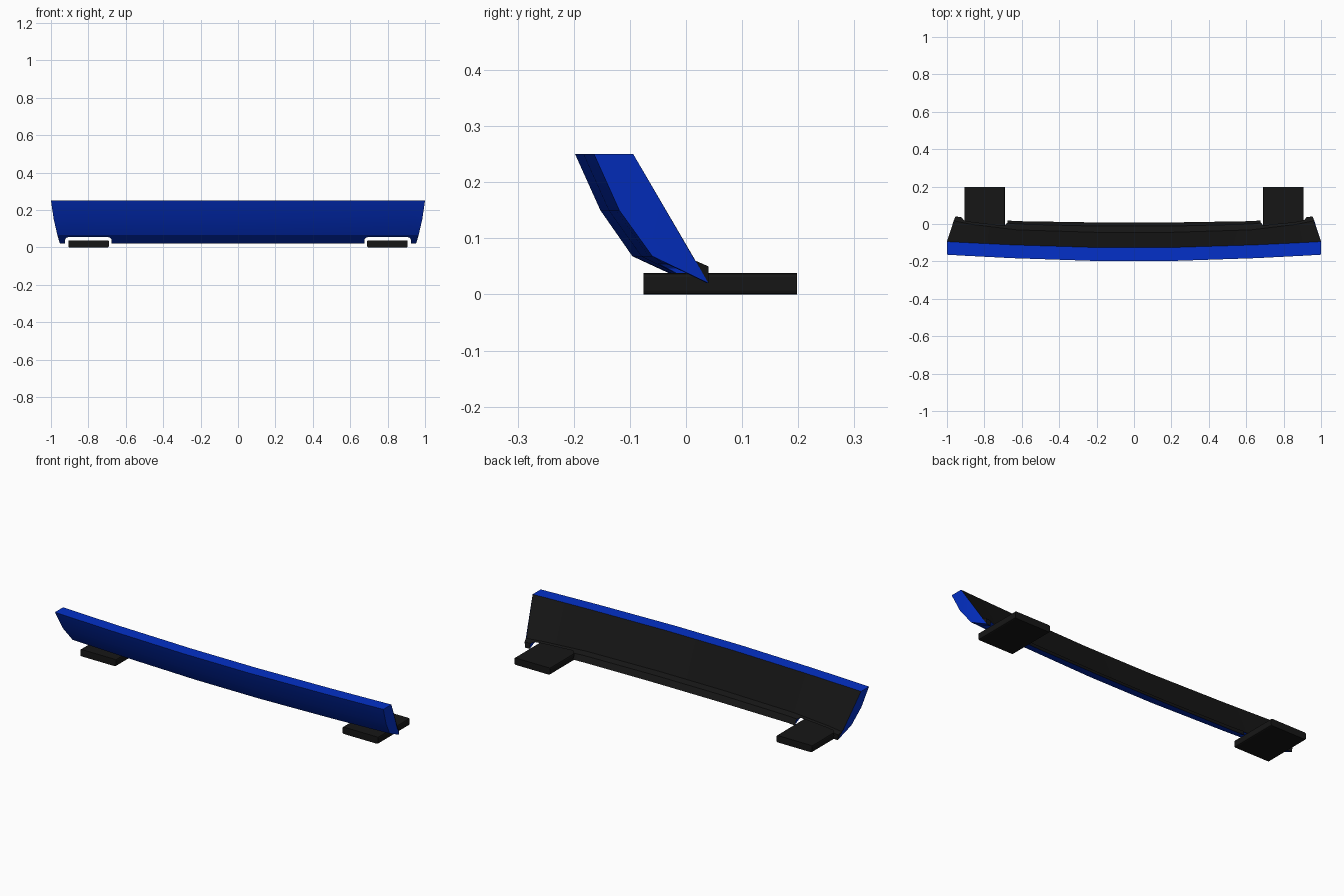
import bpy
import bmesh
import math

if "Cube" in bpy.data.objects:
    bpy.data.objects.remove(bpy.data.objects["Cube"])


def make_material(name, color):
    mat = bpy.data.materials.new(name)
    mat.use_nodes = True
    mat.diffuse_color = color
    mat.node_tree.nodes["Principled BSDF"].inputs["Base Color"].default_value = color
    return mat


blue = make_material("blue paint", (0.001, 0.03, 0.58, 1))
dark = make_material("dark plastic", (0.008, 0.008, 0.008, 1))


def add_object(name, bm, materials):
    bmesh.ops.recalc_face_normals(bm, faces=bm.faces)
    mesh = bpy.data.meshes.new(name)
    bm.to_mesh(mesh)
    bm.free()
    for mat in materials:
        mesh.materials.append(mat)
    obj = bpy.data.objects.new(name, mesh)
    bpy.context.collection.objects.link(obj)
    return obj


def rounded_bar(name, x, y, z, radius, segments, mat):
    """Box between the given ranges, rounded on its front-to-back edges."""
    bm = bmesh.new()
    bmesh.ops.create_cube(bm, size=1)
    for v in bm.verts:
        for axis, (low, high) in enumerate((x, y, z)):
            v.co[axis] = low if v.co[axis] < 0 else high
    edges = [e for e in bm.edges if abs(e.verts[0].co.y - e.verts[1].co.y) > 0.01]
    bmesh.ops.bevel(bm, geom=edges, offset=radius, segments=segments,
                    profile=0.5, affect='EDGES')
    return add_object(name, bm, [mat])


# Bumper section, front top round to back top:
# (y, z, width scale, sweep at the ends, sweep power)
profile = [(-0.2, 0.25, 1, 0.036, 1.7), (-0.155, 0.15, 0.985, 0.036, 1.7),
           (-0.098, 0.068, 0.966, 0.038, 1.7), (0.008, 0.02, 0.952, 0.032, 3.5),
           (-0.012, 0.05, 0.955, 0.052, 3.5), (-0.045, 0.06, 0.964, 0.062, 3.5),
           (-0.128, 0.25, 1, 0.034, 1.7)]
half = [0.2, 0.65, 0.9, 1]
stations = [-x for x in reversed(half)] + half
count = len(profile)

bm = bmesh.new()
rings = [[bm.verts.new((x * w, y + sweep * abs(x) ** power, z))
          for y, z, w, sweep, power in profile] for x in stations]
for a, b in zip(rings, rings[1:]):
    for i in range(count):
        j = (i + 1) % count
        face = bm.faces.new((a[i], a[j], b[j], b[i]))
        face.material_index = 1 if 3 <= i <= 5 else 0

# Painted end caps with a dark end on the rear lip
for ring in (rings[0], rings[-1]):
    bm.faces.new(ring[:4] + ring[5:])
    bm.faces.new(ring[3:6]).material_index = 1
bumper = add_object("bumper", bm, [blue, dark])

# Exhaust cutouts and exhaust tips on both sides
for side, label in ((1, "left"), (-1, "right")):
    notch = rounded_bar("notch_cutter", sorted((side * 0.675, side * 0.925)),
                        (-0.4, 0.4), (-0.05, 0.055), 0.018, 3, blue)
    notch.hide_render = True
    cut = bumper.modifiers.new("exhaust_cutout", 'BOOLEAN')
    cut.operation = 'DIFFERENCE'
    cut.solver = 'EXACT'
    cut.object = notch
    bpy.context.view_layer.objects.active = bumper
    bpy.ops.object.modifier_apply(modifier=cut.name)
    bpy.data.objects.remove(notch)

    rounded_bar(label + "_exhaust", sorted((side * 0.69, side * 0.907)),
                (-0.076, 0.198), (0, 0.038), 0.007, 2, dark)

# Soften the front curve, keep the real creases sharp
bpy.ops.object.select_all(action='DESELECT')
bumper.select_set(True)
bpy.context.view_layer.objects.active = bumper
bpy.ops.object.shade_smooth_by_angle(angle=math.radians(20))
